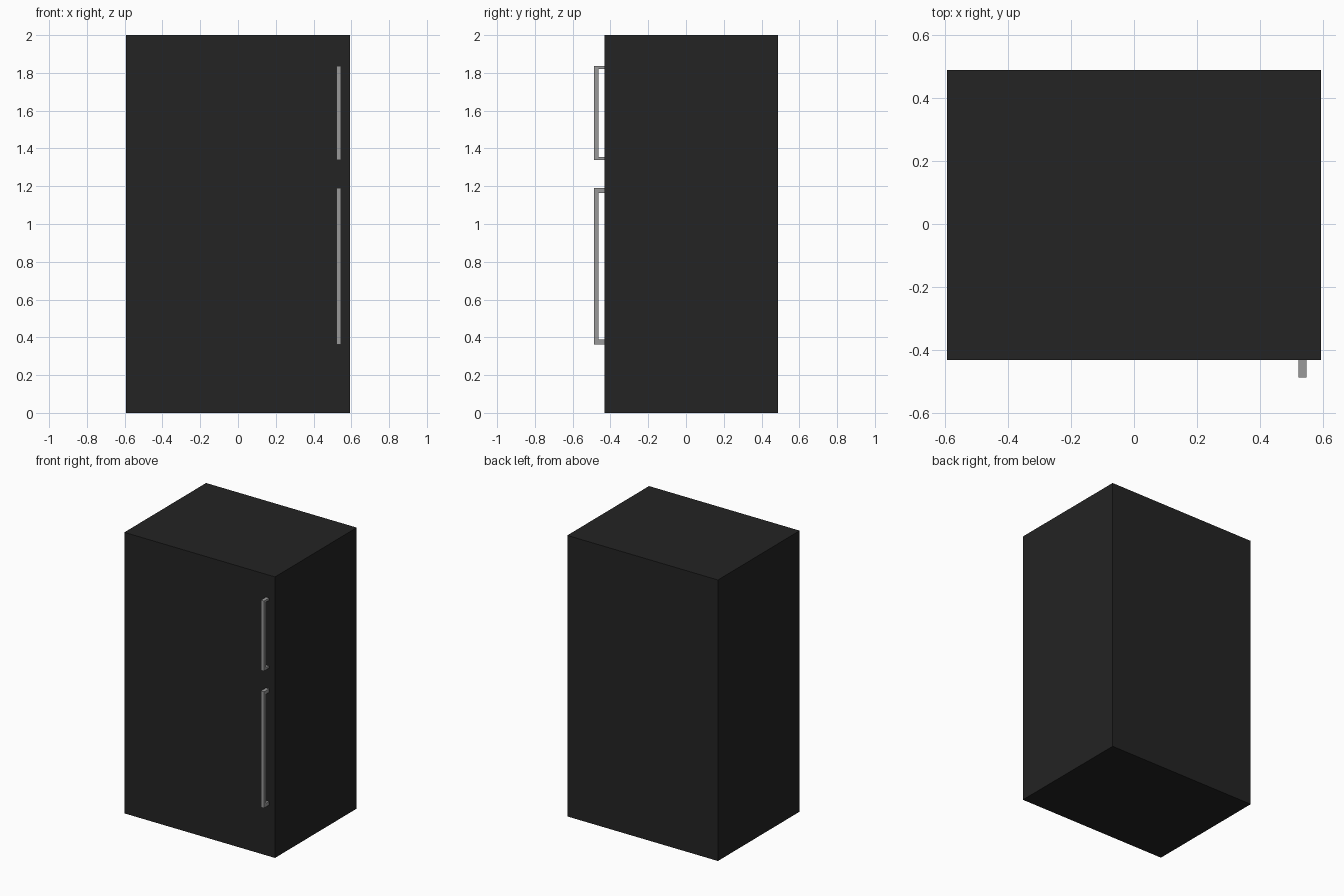
import bpy, bmesh

if "Cube" in bpy.data.objects:
    bpy.data.objects.remove(bpy.data.objects["Cube"])


def material(name, rgb):
    m = bpy.data.materials.new(name)
    m.diffuse_color = (*rgb, 1.0)
    m.use_nodes = True
    m.node_tree.nodes["Principled BSDF"].inputs["Base Color"].default_value = m.diffuse_color
    return m


BLACK = material("black_enamel", (0.017, 0.017, 0.017))
STEEL = material("brushed_steel", (0.32, 0.32, 0.32))


def finish(name, bm, mat):
    bmesh.ops.recalc_face_normals(bm, faces=bm.faces)
    me = bpy.data.meshes.new(name)
    bm.to_mesh(me)
    bm.free()
    me.materials.append(mat)
    ob = bpy.data.objects.new(name, me)
    bpy.context.collection.objects.link(ob)
    return ob


def box(name, lo, hi, mat):
    bm = bmesh.new()
    bmesh.ops.create_cube(bm, size=1)
    for v in bm.verts:
        v.co = [(l + h) / 2 + c * (h - l) for c, l, h in zip(v.co, lo, hi)]
    return finish(name, bm, mat)


def handle(name, z0, z1, arm):
    # C-shaped side profile (y, z), extruded across x
    front, inner, back = -0.487, -0.463, -0.43
    profile = [(back, z0), (front, z0), (front, z1), (back, z1),
               (back, z1 - arm), (inner, z1 - arm),
               (inner, z0 + arm), (back, z0 + arm)]
    bm = bmesh.new()
    face = bm.faces.new([bm.verts.new((0.521, y, z)) for y, z in profile])
    ext = bmesh.ops.extrude_face_region(bm, geom=[face])
    verts = [g for g in ext["geom"] if isinstance(g, bmesh.types.BMVert)]
    bmesh.ops.translate(bm, verts=verts, vec=(0.025, 0, 0))
    return finish(name, bm, STEEL)


# Refrigerator cabinet with flush doors
box("cabinet", (-0.593, -0.431, 0), (0.593, 0.488, 2), BLACK)

# Door pulls: freezer above, fridge below
handle("upper_handle", 1.338, 1.837, 0.016)
handle("lower_handle", 0.363, 1.191, 0.026)
